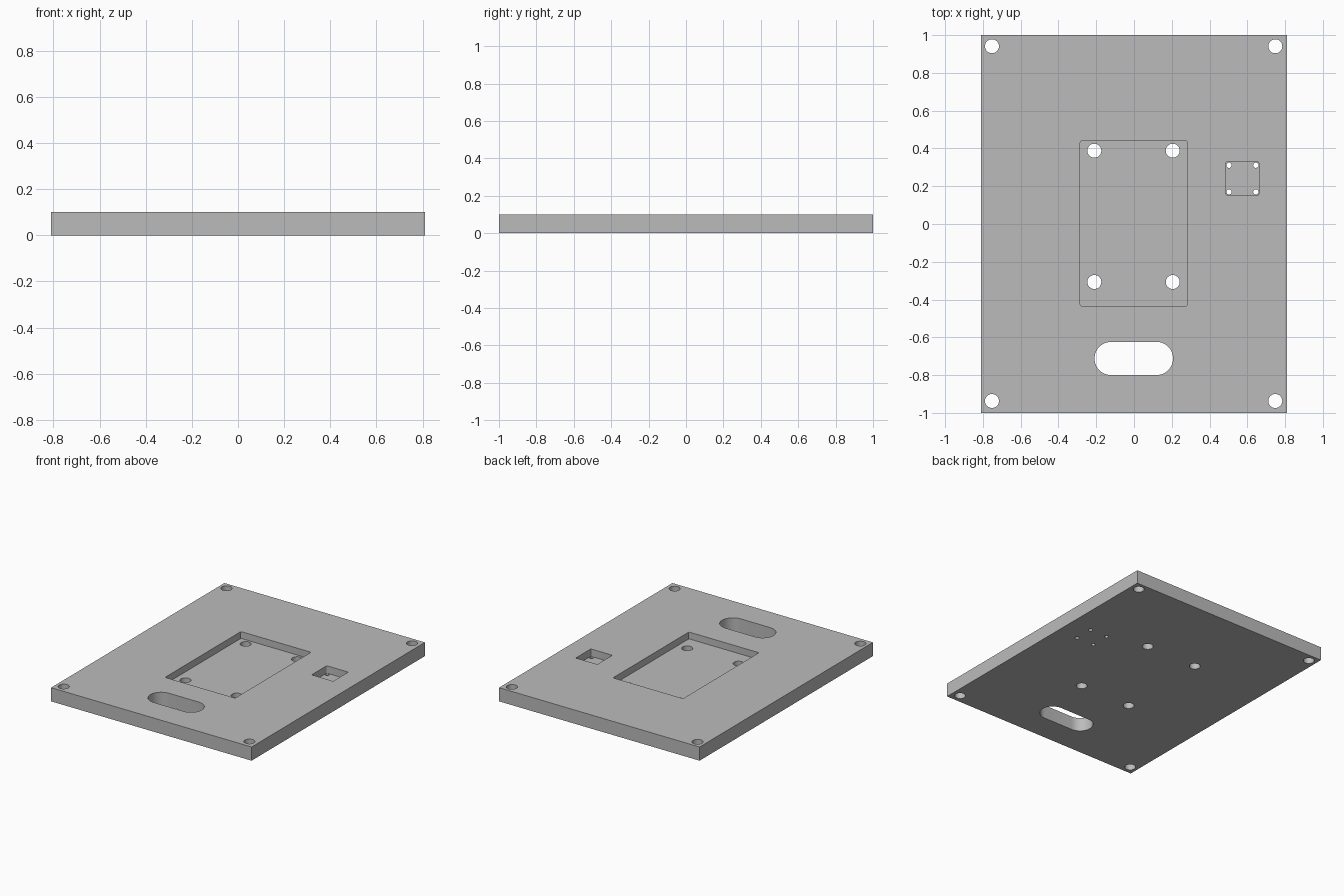
import bpy, bmesh, math

cube = bpy.data.objects.get("Cube")
if cube:
    bpy.data.objects.remove(cube, do_unlink=True)

THICK = 0.1

grey = bpy.data.materials.new("plain grey")
grey.use_nodes = True
colour = (0.5, 0.5, 0.5, 1)
grey.diffuse_color = colour
grey.node_tree.nodes["Principled BSDF"].inputs["Base Color"].default_value = colour


def rounded_outline(x0, x1, y0, y1, r, steps):
    """Corner arcs of a rounded rectangle, counter-clockwise, without repeated points."""
    points = []
    centres = [(x1 - r, y1 - r), (x0 + r, y1 - r), (x0 + r, y0 + r), (x1 - r, y0 + r)]
    for quarter, (cx, cy) in enumerate(centres):
        for i in range(steps + 1):
            a = (quarter + i / steps) * math.pi / 2
            p = (cx + r * math.cos(a), cy + r * math.sin(a))
            if not points or math.dist(p, points[-1]) > 1e-5:
                points.append(p)
    if math.dist(points[0], points[-1]) < 1e-5:
        points.pop()
    return points


def prism(name, outline, z0, z1):
    bm = bmesh.new()
    base = bm.faces.new([bm.verts.new((x, y, z0)) for x, y in outline])
    top = bmesh.ops.extrude_face_region(bm, geom=[base])["geom"]
    verts = [v for v in top if isinstance(v, bmesh.types.BMVert)]
    bmesh.ops.translate(bm, verts=verts, vec=(0, 0, z1 - z0))
    bmesh.ops.recalc_face_normals(bm, faces=bm.faces)
    mesh = bpy.data.meshes.new(name)
    bm.to_mesh(mesh)
    bm.free()
    mesh.materials.append(grey)
    obj = bpy.data.objects.new(name, mesh)
    bpy.context.collection.objects.link(obj)
    return obj


plate = prism("mounting_plate", [(-.81, -1), (.81, -1), (.81, 1), (-.81, 1)], 0, THICK)
bpy.context.view_layer.objects.active = plate
plate.select_set(True)


def cut(name, outline, floor=-0.1):
    """Cut the outline into the plate, down to the floor height."""
    cutter = prism(name, outline, floor, THICK + 0.1)
    cutter.hide_render = True
    mod = plate.modifiers.new(name, "BOOLEAN")
    mod.operation = "DIFFERENCE"
    mod.solver = "EXACT"
    mod.object = cutter
    bpy.ops.object.modifier_apply(modifier=mod.name)
    bpy.data.objects.remove(cutter, do_unlink=True)


def drill(name, xs, ys, r, steps):
    for x in xs:
        for y in ys:
            cut(name, rounded_outline(x - r, x + r, y - r, y + r, r, steps))


# Recessed pockets
cut("large_pocket", rounded_outline(-.285, .281, -.435, .441, .01, 3), floor=0.05)
cut("small_pocket", rounded_outline(.487, .661, .154, .328, .006, 3), floor=0.046)

# Through slot with round ends
cut("slot", rounded_outline(-.209, .207, -.8, -.624, .088, 10))

# Corner, large pocket and small pocket holes
drill("corner_hole", (-.752, .748), (-.937, .941), .037, 8)
drill("large_pocket_hole", (-.21, .205), (-.307, .388), .037, 8)
drill("small_pocket_hole", (.503, .645), (.17, .311), .014, 6)

bpy.ops.object.shade_smooth_by_angle(angle=math.radians(30))
